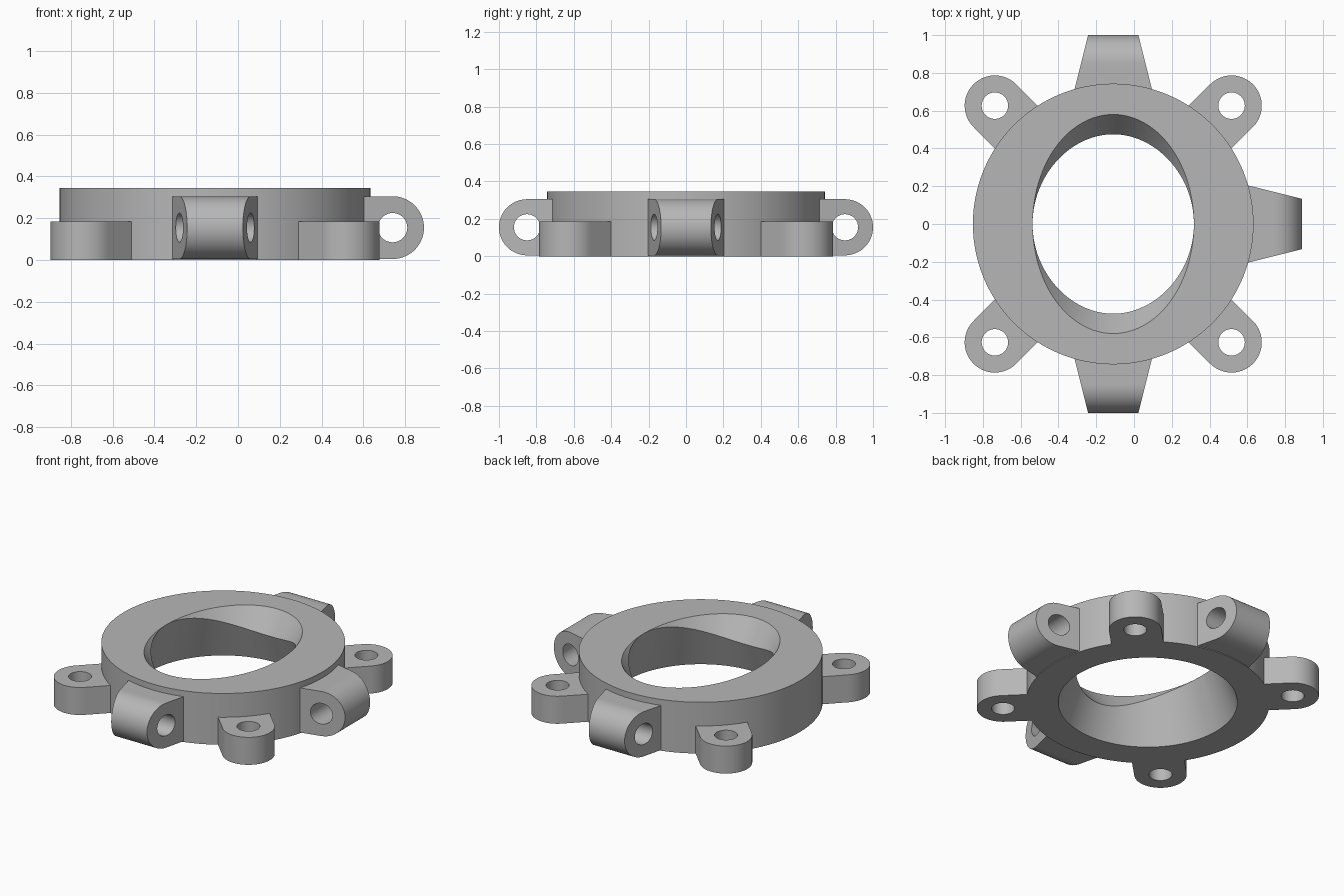
import bpy
import bmesh
from math import sin, cos, pi, radians, hypot

default = bpy.data.objects.get("Cube")
if default:
    bpy.data.objects.remove(default, do_unlink=True)

CENTRE_X = -0.11
HEIGHT = 0.345

grey = bpy.data.materials.new("plain_grey")
grey.use_nodes = True
colour = (0.47, 0.47, 0.47, 1)
grey.diffuse_color = colour
grey.node_tree.nodes["Principled BSDF"].inputs["Base Color"].default_value = colour


def loops_to_object(name, loops, turn=0):
    """Join point loops into a closed tube, the last loop back to the first."""
    bm = bmesh.new()
    rows = [[bm.verts.new(p) for p in loop] for loop in loops]
    n = len(rows[0])
    for a, b in zip(rows, rows[1:] + rows[:1]):
        for i in range(n):
            j = (i + 1) % n
            bm.faces.new((a[i], a[j], b[j], b[i]))
    bmesh.ops.recalc_face_normals(bm, faces=bm.faces)
    mesh = bpy.data.meshes.new(name)
    bm.to_mesh(mesh)
    bm.free()
    mesh.materials.append(grey)
    obj = bpy.data.objects.new(name, mesh)
    bpy.context.collection.objects.link(obj)
    obj.location.x = CENTRE_X
    obj.rotation_euler.z = radians(turn)
    bpy.ops.object.select_all(action='DESELECT')
    obj.select_set(True)
    bpy.context.view_layer.objects.active = obj
    bpy.ops.object.shade_smooth_by_angle(angle=radians(25))
    return obj


# Ring: conical bore from below, met by an oval flare from above
def ring_loops(segments=128, outer=0.743, bottom=0.546, rx=0.427, ry=0.58):
    taper = (bottom - rx) / HEIGHT
    loops = [[] for _ in range(5)]
    for i in range(segments):
        c, s = cos(2 * pi * i / segments), sin(2 * pi * i / segments)
        top = 1 / hypot(c / rx, s / ry)
        depth = max((top - rx) / 1.1, 0.001)
        section = [(outer, 0), (outer, HEIGHT), (top, HEIGHT),
                   (rx + taper * depth, HEIGHT - depth), (bottom, 0)]
        for loop, (r, z) in zip(loops, section):
            loop.append((r * c, r * s, z))
    return loops


loops_to_object("ring_body", ring_loops())


# Lug outline: half-round outer end, square inner end, round hole
def lug_outline(radius, hole, reach, segments=64):
    rim, bore = [], []
    for i in range(segments):
        a = 2 * pi * (i + 0.5) / segments
        c, s = cos(a), sin(a)
        r = radius if c >= 0 else min(radius / abs(s), reach / abs(c))
        rim.append((r * c, r * s))
        bore.append((hole * c, hole * s))
    return rim, bore


# Flat corner lugs with vertical holes
rim, bore = lug_outline(0.16, 0.07, 0.26)
for name, turn in (("back_left", 45), ("back_right", 135),
                   ("front_right", 225), ("front_left", 315)):
    loops = [[(0.886 + u, v, z) for u, v in outline]
             for outline, z in ((rim, 0), (rim, 0.185), (bore, 0.185), (bore, 0))]
    loops_to_object(name + "_corner_lug", loops, turn)

# Tapered upright lugs with sideways holes
rim, bore = lug_outline(0.15, 0.07, 0.2)
for name, turn in (("left", 0), ("back", 90), ("front", 270)):
    loops = [[(0.85 + u, side * (0.133 + 0.25 * (0.15 - u)), 0.155 + v)
              for u, v in outline]
             for outline, side in ((rim, -1), (rim, 1), (bore, 1), (bore, -1))]
    loops_to_object(name + "_hinge_lug", loops, turn)
